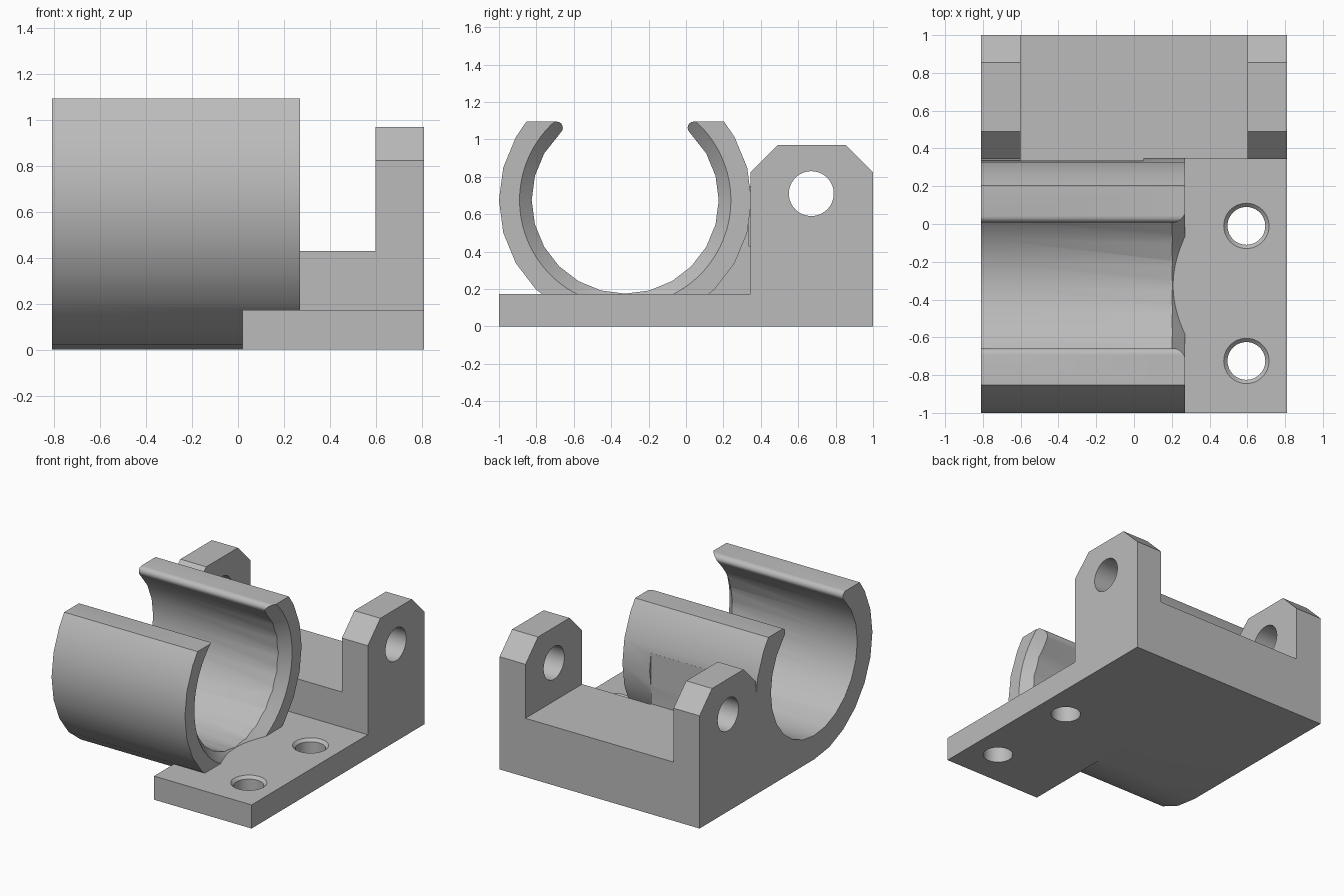
import bpy, bmesh, math

cube = bpy.data.objects.get("Cube")
if cube:
    bpy.data.objects.remove(cube, do_unlink=True)

grey = bpy.data.materials.new("light_grey")
grey.use_nodes = True
COLOUR = (0.5, 0.5, 0.5, 1)
grey.diffuse_color = COLOUR
grey.node_tree.nodes["Principled BSDF"].inputs["Base Color"].default_value = COLOUR

CY, CZ = -0.325, 0.675          # clip axis
R_OUT, R_IN, TOP = 0.675, 0.5, 1.095
W = 0.81                        # half width


def prism(name, profile, x0, x1):
    """Extrude a (y, z) outline along x."""
    bm = bmesh.new()
    face = bm.faces.new([bm.verts.new((x0, y, z)) for y, z in profile])
    new = bmesh.ops.extrude_face_region(bm, geom=[face])["geom"]
    bmesh.ops.translate(bm, vec=(x1 - x0, 0, 0),
                        verts=[v for v in new if isinstance(v, bmesh.types.BMVert)])
    bmesh.ops.recalc_face_normals(bm, faces=bm.faces)
    mesh = bpy.data.meshes.new(name)
    bm.to_mesh(mesh)
    bm.free()
    mesh.materials.append(grey)
    obj = bpy.data.objects.new(name, mesh)
    bpy.context.collection.objects.link(obj)
    return obj


def box(name, x0, x1, y0, y1, z0, z1):
    return prism(name, [(y0, z0), (y1, z0), (y1, z1), (y0, z1)], x0, x1)


def cone(name, r1, r2, depth, loc, along_x=False, sides=48):
    rot = (0, math.pi / 2, 0) if along_x else (0, 0, 0)
    bpy.ops.mesh.primitive_cone_add(vertices=sides, radius1=r1, radius2=r2,
                                    depth=depth, location=loc, rotation=rot)
    obj = bpy.context.object
    obj.name = name
    obj.data.materials.append(grey)
    return obj


def combine(target, tool, operation):
    mod = target.modifiers.new(operation.lower(), 'BOOLEAN')
    mod.operation, mod.solver, mod.object = operation, 'EXACT', tool
    bpy.context.view_layer.objects.active = target
    bpy.ops.object.modifier_apply(modifier=mod.name)
    bpy.data.objects.remove(tool, do_unlink=True)


def polar(r, deg):
    a = math.radians(deg)
    return (CY + r * math.cos(a), CZ + r * math.sin(a))


def arc(r, end):
    """Arc through the bottom, from end on the +y side to its mirror."""
    angles = [end] + [a for a in range(30, -211, -15) if -180 - end < a < end] + [-180 - end]
    return [polar(r, a) for a in angles]


# Open clip ring with rounded lips
lip_r = 0.033
lip_z = TOP - lip_r - CZ
lip_y = math.sqrt((R_IN + lip_r) ** 2 - lip_z ** 2)
outer = arc(R_OUT, math.degrees(math.asin((TOP - CZ) / R_OUT)))
inner_end = math.degrees(math.atan2(lip_z, lip_y))
inner = arc(R_IN, inner_end)[::-1]


def lip(side):
    steps = [90 + (90 + inner_end) * i / 6 for i in range(6)]
    return [(CY + side * (lip_y + lip_r * math.cos(math.radians(a))),
             CZ + lip_z + lip_r * math.sin(math.radians(a))) for a in steps]


ring = prism("clip_ring", outer + lip(-1) + inner + lip(1)[::-1], -W, 0.27)

# Flared mouth on one end of the ring, and a relief facing the hinge block
combine(ring, cone("mouth_cutter", 0.49, 0.58, 0.09, (0.24, CY, CZ), True, 96), 'DIFFERENCE')
combine(ring, box("relief_cutter", -0.6, 0.05, 0.335, 0.5, 0.43, 0.95), 'DIFFERENCE')

# Hinge block with two chamfered lugs
y0, y1 = 0.345, 1.0
body = prism("clip_bracket", [(y0, 0), (y1, 0), (y1, 0.825), (0.855, 0.97),
                              (0.49, 0.97), (y0, 0.825)], -W, W)
combine(body, box("lug_gap", -0.6, 0.6, 0, 1.2, 0.43, 1.2), 'DIFFERENCE')
combine(body, cone("pin_hole", 0.12, 0.12, 2, (0, 0.67, 0.71), True), 'DIFFERENCE')

# Mounting plate with two countersunk screw holes
plate = box("mounting_plate", 0.02, W, -1, 0.45, 0, 0.173)
for y in (-0.01, -0.725):
    combine(plate, cone("screw_hole", 0.1, 0.1, 1, (0.595, y, 0)), 'DIFFERENCE')
    combine(plate, cone("countersink", 0.1, 0.14, 0.04, (0.595, y, 0.173)), 'DIFFERENCE')

# Solid web joining ring, block and lug
web = prism("web", [(CY, 0), (0.4, 0), (0.4, 0.43), (0.335, 0.43), (0.335, 0.8)]
            + [polar(0.6, a) for a in range(10, -81, -15)], -W, 0.05)
lug_web = box("lug_web", -W, -0.6, 0.3, 0.4, 0.1, 0.75)

for part in (plate, web, lug_web, ring):
    combine(body, part, 'UNION')

bpy.ops.object.select_all(action='DESELECT')
body.select_set(True)
bpy.context.view_layer.objects.active = body
bpy.ops.object.shade_smooth_by_angle(angle=math.radians(25))
